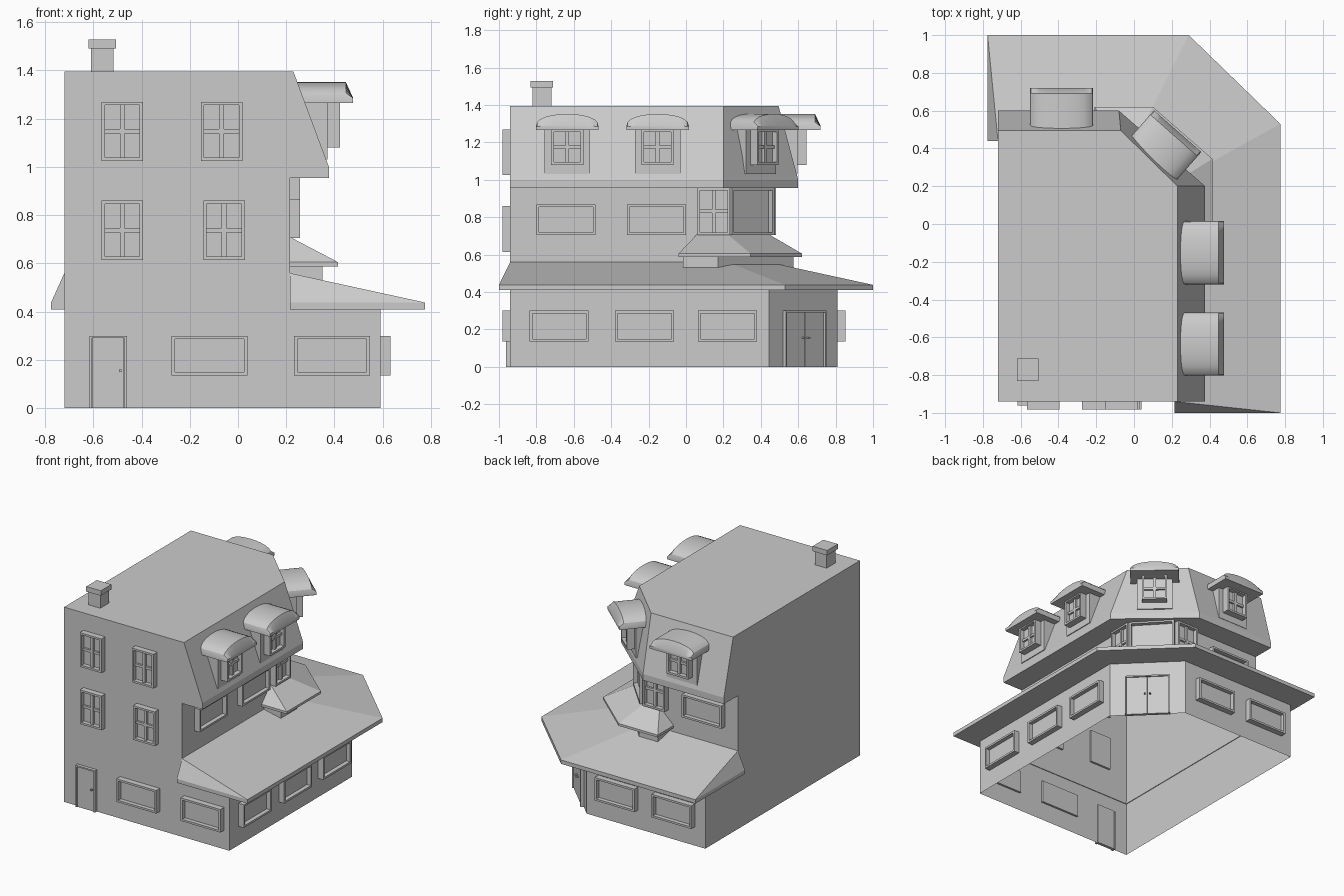
import bpy, bmesh, math
from mathutils import Matrix

cube = bpy.data.objects.get("Cube")
if cube:
    bpy.data.objects.remove(cube)

grey = bpy.data.materials.new("plain grey")
grey.use_nodes = True
GREY = (0.6, 0.6, 0.6, 1)
grey.diffuse_color = GREY
grey.node_tree.nodes["Principled BSDF"].inputs["Base Color"].default_value = GREY


def finish(name, bm, at=(0, 0), angle=0):
    bmesh.ops.remove_doubles(bm, verts=bm.verts, dist=1e-5)
    bmesh.ops.recalc_face_normals(bm, faces=bm.faces)
    mesh = bpy.data.meshes.new(name)
    bm.to_mesh(mesh)
    bm.free()
    mesh.materials.append(grey)
    ob = bpy.data.objects.new(name, mesh)
    ob.location = (at[0], at[1], 0)
    ob.rotation_euler.z = angle
    bpy.context.collection.objects.link(ob)
    return ob


def loft(name, rings, cap_bottom=False, cap_top=False, **place):
    """Bridge closed rings of 3D points, bottom to top."""
    bm = bmesh.new()
    loops = [[bm.verts.new(p) for p in ring] for ring in rings]
    for a, b in zip(loops, loops[1:]):
        for i in range(len(a)):
            j = (i + 1) % len(a)
            bm.faces.new((a[i], a[j], b[j], b[i]))
    if cap_bottom:
        bm.faces.new(loops[0][::-1])
    if cap_top:
        bm.faces.new(loops[-1])
    return finish(name, bm, **place)


def ring(points, z):
    return [(x, y, z) for x, y in points]


def boxes(name, parts, at=(0, 0), angle=0):
    """Each part is (x0, x1, y0, y1, z0, z1); local +x points out of the wall."""
    bm = bmesh.new()
    for x0, x1, y0, y1, z0, z1 in parts:
        m = Matrix.Translation(((x0 + x1) / 2, (y0 + y1) / 2, (z0 + z1) / 2))
        m = m @ Matrix.Diagonal((x1 - x0, y1 - y0, z1 - z0, 1))
        bmesh.ops.create_cube(bm, size=1, matrix=m)
    return finish(name, bm, at, angle)


def window(name, at, angle, width, z0, z1, cross=False, depth=0.042):
    w, t, back = width / 2, 0.014, -0.015
    parts = [(back, depth, -w, -w + t, z0, z1), (back, depth, w - t, w, z0, z1),
             (back, depth, -w + t, w - t, z0, z0 + t),
             (back, depth, -w + t, w - t, z1 - t, z1),
             (back, 0.012, -w + t, w - t, z0 + t, z1 - t)]
    if cross:
        mid = (z0 + z1) / 2
        parts += [(0, 0.028, -0.01, 0.01, z0 + t, z1 - t),
                  (0, 0.026, -w + t, w - t, mid - 0.009, mid + 0.009)]
    return boxes(name, parts, at, angle)


def door(name, at, angle, width, leaves):
    w, t, h = width / 2, 0.01, 0.3
    parts = [(-0.01, 0.022, -w, -w + t, 0, h), (-0.01, 0.022, w - t, w, 0, h),
             (-0.01, 0.022, -w + t, w - t, h - t, h)]
    leaf = (width - 2 * t) / leaves
    for i in range(leaves):
        y = -w + t + i * leaf
        parts.append((-0.01, 0.012, y + 0.002, y + leaf - 0.002, 0, h - t))
        k = y + leaf - 0.018 if i == 0 else y + 0.018
        parts.append((0.012, 0.03, k - 0.005, k + 0.005, 0.15, 0.16))
    return boxes(name, parts, at, angle)


FRONT, RIGHT, BACK = -math.pi / 2, 0, math.pi / 2

# Walls: open underneath, with the street corner cut off
shop = [(-0.72, -0.94), (0.59, -0.94), (0.59, 0.445), (0.22, 0.81), (-0.72, 0.81)]
wall = [(-0.72, -0.94), (0.215, -0.94), (0.215, 0.22), (0.01, 0.44), (-0.72, 0.44)]
eave = [(-0.72, -0.94), (0.377, -0.94), (0.377, 0.2), (-0.08, 0.6), (-0.72, 0.6)]
deck = [(-0.72, -0.94), (0.23, -0.94), (0.23, 0.2), (-0.07, 0.495), (-0.72, 0.495)]
loft("ground_floor_walls", [ring(shop, 0), ring(shop, 0.412)])
loft("upper_walls_and_mansard", [ring(wall, 0.41), ring(wall, 0.955), ring(eave, 0.955),
                                 ring(eave, 1.0), ring(deck, 1.395)], cap_top=True)
boxes("front_and_left_wall_fill", [(-0.72, 0.215, -0.94, -0.935, 0.40, 0.42),
                                   (-0.72, -0.715, -0.94, 0.44, 0.40, 0.42)])


# Hipped lean-to roofs wrapping the corner
def skirt(name, inner, outer, z_top, z_edge, z_low):
    inner = [inner[0]] + inner + [inner[-1]]
    rows = [ring(inner, z_low), ring(outer, z_low), ring(outer, z_edge), ring(inner, z_top)]
    bm = bmesh.new()
    grid = [[bm.verts.new(p) for p in row] for row in rows]
    for a, b in zip(grid, grid[1:]):
        for i in range(len(a) - 1):
            bm.faces.new((a[i], a[i + 1], b[i + 1], b[i]))
    for i in (0, -1):
        bm.faces.new([row[i] for row in grid])
    return finish(name, bm)


skirt("shop_roof", wall[1:], [(0.215, -1), (0.775, -1), (0.775, 0.53), (0.29, 1),
                              (-0.775, 1), (-0.775, 0.44)], 0.56, 0.438, 0.41)
skirt("bay_canopy", [(0.215, 0.06), wall[2], wall[3], (-0.10, 0.44)],
      [(0.215, -0.04), (0.415, -0.04), (0.415, 0.345), (0.10, 0.62),
       (-0.21, 0.62), (-0.21, 0.44)], 0.71, 0.605, 0.588)
base = [(0.2, -0.015), (0.35, -0.015), (0.35, 0.17), (-0.03, 0.575), (-0.18, 0.575), (-0.18, 0.43)]
loft("bay_base", [ring(base, 0.47), ring(base, 0.59)], True, True)

# Front face: door, shop windows and upper windows
door("front_door", (-0.538, -0.94), FRONT, 0.155, 1)
for x in (-0.118, 0.39):
    window("front_shop_window", (x, -0.94), FRONT, 0.315, 0.135, 0.30)
for x, z in ((-0.48, 1.025), (-0.068, 1.025), (-0.48, 0.615), (-0.058, 0.615)):
    window("front_upper_window", (x, -0.94), FRONT, 0.172, z, z + 0.245, True)

# Side and back windows
for y in (-0.678, -0.222, 0.222):
    window("side_shop_window", (0.59, y), RIGHT, 0.315, 0.135, 0.30)
for x in (-0.03, -0.48):
    window("back_shop_window", (x, 0.81), BACK, 0.315, 0.135, 0.30)
for y in (-0.642, -0.158):
    window("side_upper_window", (0.215, y), RIGHT, 0.315, 0.705, 0.868)
window("back_upper_window", (-0.46, 0.44), BACK, 0.315, 0.705, 0.868)

# Corner: double door and three-sided bay
corner = math.atan2(0.37, 0.365)
door("corner_double_door", (0.405, 0.6275), corner, 0.31, 2)
bay_angle = math.atan2(0.205, 0.22)
window("bay_side_window", (0.215, 0.148), RIGHT, 0.175, 0.705, 0.957, True)
window("bay_back_window", (-0.08, 0.44), BACK, 0.175, 0.705, 0.957, True)
window("bay_corner_window", (0.1125, 0.33), bay_angle, 0.31, 0.705, 0.957)


# Dormers: body set in the slope, window, arched roof with a hipped front
def dormer(at, angle, reach):
    boxes("dormer_body", [(-0.13, -0.005, -0.122, 0.122, 1.03, 1.275)], at, angle)
    window("dormer_window", at, angle, 0.172, 1.08, 1.27, True, 0.045)
    half, n = 0.167, 12
    arch = [(-half * math.cos(math.pi * i / n), 0.067 * math.sin(math.pi * i / n) ** 0.8)
            for i in range(n + 1)]

    def section(x, rise):
        top = [(x, y, 1.285 + rise * h) for y, h in arch]
        return [(x, -half, 1.265)] + top + [(x, half, 1.265)]
    roof = loft("dormer_roof", [section(-0.14, 1), section(reach - 0.03, 1),
                                section(reach, 0.03)], True, True, at=at, angle=angle)
    bpy.ops.object.select_all(action="DESELECT")
    roof.select_set(True)
    bpy.context.view_layer.objects.active = roof
    bpy.ops.object.shade_smooth_by_angle(angle=math.radians(30))


for y in (-0.635, -0.152):
    dormer((0.377, y), RIGHT, 0.10)
dormer((-0.383, 0.6), BACK, 0.12)
dormer((0.155, 0.405), math.atan2(0.455, 0.4), 0.115)

# Chimney
boxes("chimney", [(-0.61, -0.517, -0.82, -0.72, 1.38, 1.495),
                  (-0.62, -0.505, -0.832, -0.712, 1.492, 1.528)])
